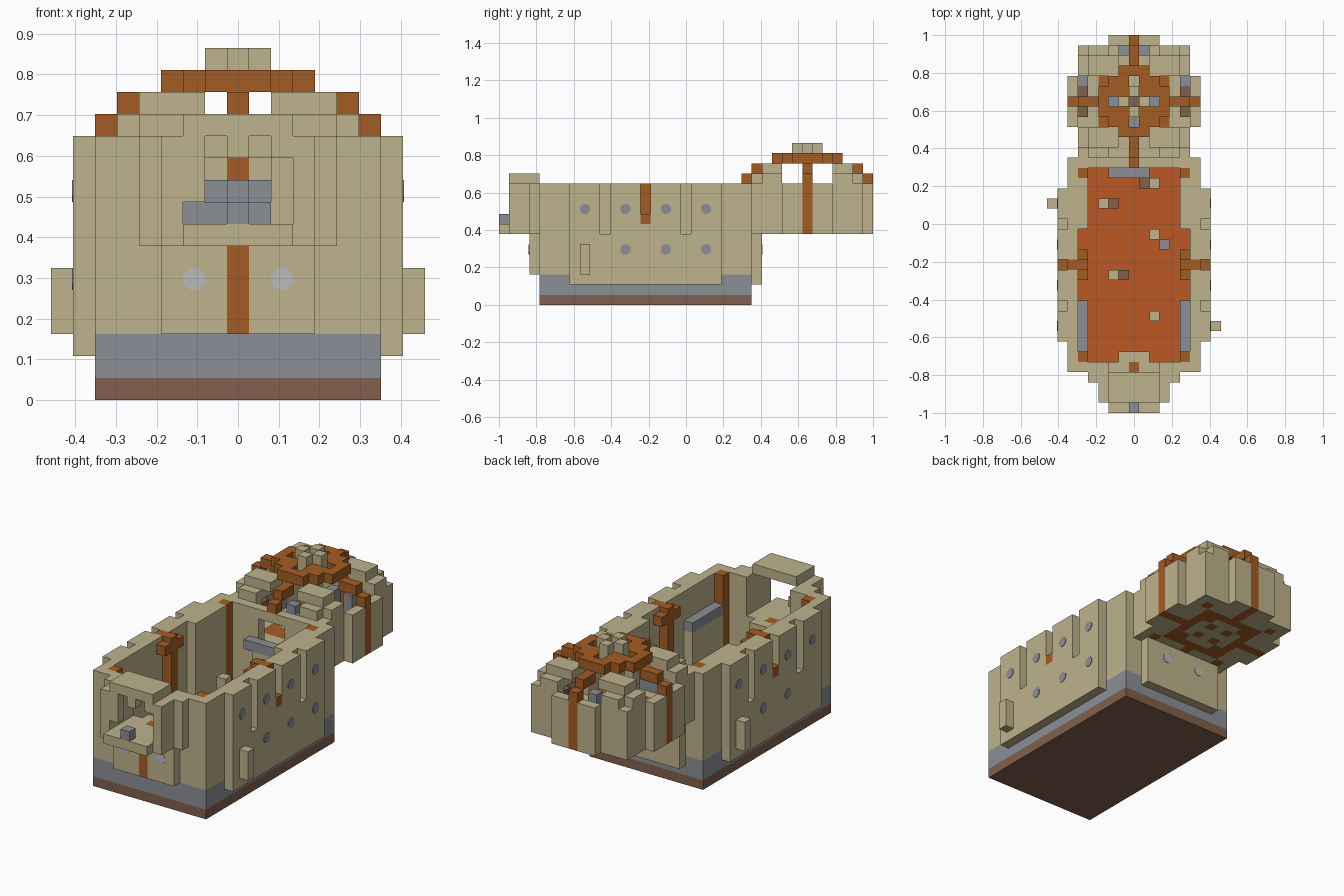
import bpy, bmesh, math
from mathutils import Matrix, Vector

if "Cube" in bpy.data.objects:
    bpy.data.objects.remove(bpy.data.objects["Cube"], do_unlink=True)

U = 2 / 37      # one block
DY = 12         # block row of the dome centre


def material(name, rgb):
    lin = [((c / 255 + 0.055) / 1.055) ** 2.4 for c in rgb] + [1]
    m = bpy.data.materials.new(name)
    m.use_nodes = True
    m.diffuse_color = lin
    m.node_tree.nodes["Principled BSDF"].inputs["Base Color"].default_value = lin
    return m


TAN = material("sandstone", (190, 179, 140))
BROWN = material("orange wood", (165, 92, 34))
FLOOR = material("orange floor", (188, 88, 35))
GREY = material("grey stone", (140, 143, 151))
DARK = material("dark brown", (130, 96, 77))
LIGHT = material("light grey", (187, 187, 190))


def finish(name, mat, bm):
    me = bpy.data.meshes.new(name)
    bm.to_mesh(me)
    bm.free()
    me.materials.append(mat)
    bpy.context.collection.objects.link(bpy.data.objects.new(name, me))


def blocks(name, mat, boxes):
    """Boxes as inclusive block ranges in x and y, and z from bottom to top."""
    bm = bmesh.new()
    for x0, x1, y0, y1, z0, z1 in boxes:
        size = Vector((x1 - x0 + 1, y1 - y0 + 1, z1 - z0)) * U
        mid = Vector(((x0 + x1) / 2, (y0 + y1) / 2, (z0 + z1) / 2)) * U
        bmesh.ops.create_cube(bm, size=1, matrix=Matrix.LocRotScale(mid, None, size))
    finish(name, mat, bm)


def both(boxes):
    """The boxes and their mirror images in x."""
    return boxes + [(-b, -a, *rest) for a, b, *rest in boxes]


def four(boxes):
    """Boxes around the dome centre, repeated in all four corners."""
    sides = both(boxes)
    return ([(a, b, DY + c, DY + d, e, f) for a, b, c, d, e, f in sides]
            + [(a, b, DY - d, DY - c, e, f) for a, b, c, d, e, f in sides])


def spots(name, mat, places, axis):
    """Thin octagonal plates on a wall."""
    bm = bmesh.new()
    turn = Matrix.Rotation(math.pi / 2, 4, 'Y' if axis == 'X' else 'X')
    for p in places:
        bmesh.ops.create_cone(bm, cap_ends=True, segments=8, radius1=0.029, radius2=0.029, depth=0.006,
                              matrix=Matrix.Translation(Vector(p) * U) @ turn @ Matrix.Rotation(math.pi / 8, 4, 'Z'))
    finish(name, mat, bm)


# Base
blocks("base_slab", DARK, [(-6, 6, -14, 6, 0, 1)])
blocks("stone_plinth", GREY, [(-6, 6, -14, 6, 1, 3)])
blocks("hall_floor", FLOOR, [(-5, 5, -13, 5, 3, 3.1)])

# Hall walls: inner layer, thick pilasters, outer layer with grooves
hall = both([(6, 6, -14, -5, 3, 12), (6, 6, -3, 6, 3, 12),
             (5, 5, -12, -8, 3, 8), (5, 5, 0, 4, 3, 12),
             (7, 7, -11, 3, 2, 7), (7, 7, -4, -4, 7, 8)])
for start, end in ((-11, -9), (-7, -5), (-3, -1), (1, 3)):
    hall += both([(7, 7, start, end, 7, 12)])
hall += both([(3, 5, -14, -14, 3, 12), (1, 2, -14, -14, 3, 8), (2, 5, 6, 6, 3, 12)])
hall += [(-1, 1, 6, 6, 3, 8), (-1, 1, 6, 6, 11, 12), (-1, 1, -13, -13, 3, 8),
         (-1, 1, 5, 5, 3, 8), (-4, 4, 7, 7, 2, 7)]
blocks("hall_walls", TAN, hall)
blocks("wall_buttresses", TAN, [(8, 8, -10, -10, 3, 6), (-8, -8, 2, 2, 3, 6)])

# Timber inside the hall
blocks("hall_timber", BROWN,
       both([(5, 6, -4, -4, 3, 12), (5, 5, -5, -3, 10.5, 11.5), (7, 7, -4, -4, 8, 9),
             (5, 5, 5, 5, 3, 12), (5, 5, -13, -13, 3, 12)]) + [(0, 0, -14, -14, 3, 8)])
blocks("stone_ledges", GREY, both([(5, 5, -12, -8, 8, 9)]) + [(-2, 1, 5, 5, 8, 9)])

# Small posts standing on the floor
blocks("tan_posts", TAN, [(x, x, y, y, 3, 6) for x, y in
                          ((-3, 2), (-2, -5), (2, -1), (2, -9), (2, 4))])
blocks("dark_posts", DARK, [(x, x, y, y, 3, 5) for x, y in ((-2, 2), (-1, -5), (1, 4))])
blocks("grey_post", GREY, [(3, 3, -2, -2, 3, 5)])

# Front bay with its window and roof
blocks("front_plate", TAN, both([(1, 3, -15, -15, 3, 7)]))
blocks("front_stripe", BROWN, [(0, 0, -15, -15, 3, 7)])
blocks("front_bay", TAN,
       both([(3, 3, -17, -16, 7, 12), (3, 4, -15, -15, 7, 12), (2, 2, -17, -17, 11, 12)])
       + [(-2, 2, -18, -15, 7, 8), (0, 0, -17, -17, 11, 12), (-2, -2, -17, -17, 9, 11)])
blocks("front_bay_roof", TAN, [(-2, 2, -17, -15, 12, 13)])
blocks("sill_stone", GREY, [(0, 0, -18, -18, 8, 9)])

# Dome room: floor with an inlaid pattern, sorted by ring and ray
tan_cells, wood_cells = [], []
for x in range(-5, 6):
    for y in range(-5, 6):
        far, near = max(abs(x), abs(y)), min(abs(x), abs(y))
        wood = far == 3 or (near == 0 and far > 3) or (near == far and far in (1, 2, 4))
        (wood_cells if wood else tan_cells).append((x, x, y + DY, y + DY, 7, 8))
blocks("dome_room_floor", TAN, tan_cells)
blocks("dome_floor_inlay", BROWN, wood_cells)

# Dome room walls and columns
blocks("dome_room_walls", TAN,
       four([(6, 6, 1, 2, 7, 12), (3, 5, 5, 5, 8, 12), (5, 5, 3, 4, 8, 12)])
       + both([(1, 2, DY + 6, DY + 6, 7, 12)]))
blocks("dome_columns", BROWN, both([(6, 6, DY, DY, 7, 12)]) + [(0, 0, DY + 6, DY + 6, 7, 12)])
blocks("dome_room_seats", DARK, four([(5, 5, 1, 1, 8, 10)]) + [(0, 0, DY, DY, 8, 10)])
blocks("dome_room_stones", GREY, both([(2, 2, DY, DY, 8, 10), (5, 5, DY + 2, DY + 2, 8, 10)])
       + [(0, 0, DY - 2, DY - 2, 8, 10)] + both([(1, 1, DY + 5, DY + 5, 8, 10)]))

# Dome: corner slabs, stepped ribs, ring and cap
blocks("dome_corner_slabs", TAN, four([(3, 5, 3, 4, 12, 13), (3, 4, 5, 5, 12, 13),
                                       (2, 4, 3, 4, 13, 14)]))
ribs = []
for r, z in ((6, 12), (5, 13), (4, 13), (3, 14)):
    ribs += both([(r, r, DY, DY, z, z + 1)])
    ribs += [(0, 0, DY + s * r, DY + s * r, z, z + 1) for s in (1, -1)]
blocks("dome_ribs", BROWN, ribs)
blocks("dome_ring", BROWN, four([(1, 2, 1, 2, 14, 15), (3, 3, 1, 1, 14, 15), (1, 1, 3, 3, 14, 15)]))
blocks("dome_cap", TAN, both([(1, 1, DY, DY, 14, 16)])
       + [(0, 0, DY + s, DY + s, 14, 16) for s in (1, -1)])

# Round wall spots
side = [(s * 7.5, y, 9.5) for s in (1, -1) for y in (-10, -6, -2, 2)]
side += [(s * 7.5, y, 5.5) for s in (1, -1) for y in (-6, -2, 2)]
spots("side_spots", GREY, side, 'X')
spots("front_spots", LIGHT, [(s * 2, -15.5, 5.5) for s in (1, -1)], 'Y')
spots("back_spots", LIGHT, [(s * 2, 7.5, 5.5) for s in (1, -1)], 'Y')
